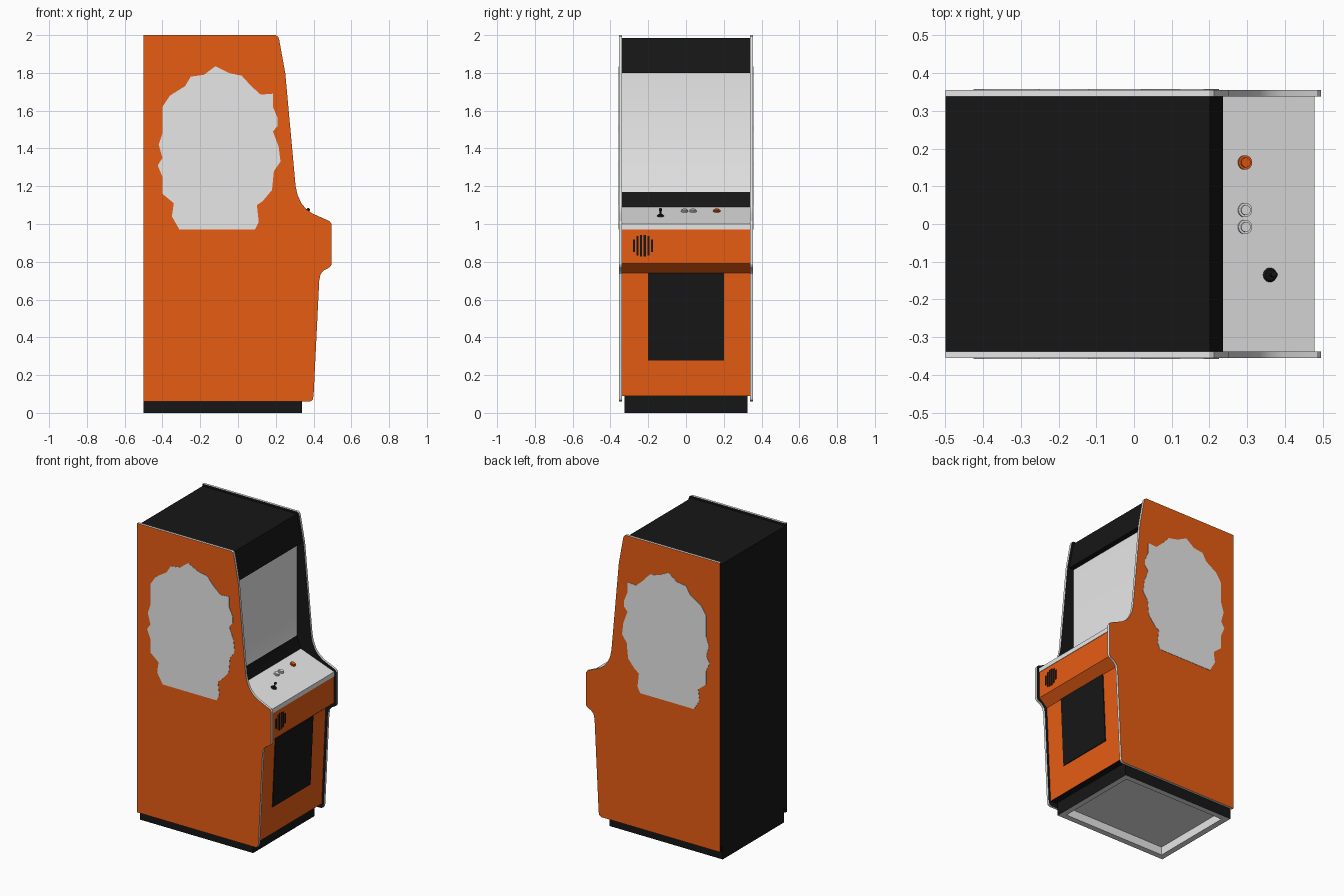
import bpy, bmesh, math
from mathutils import Matrix, Vector

cube = bpy.data.objects.get("Cube")
if cube:
    bpy.data.objects.remove(cube, do_unlink=True)


def material(name, rgb):
    m = bpy.data.materials.new(name)
    m.use_nodes = True
    m.diffuse_color = (*rgb, 1)
    m.node_tree.nodes["Principled BSDF"].inputs["Base Color"].default_value = (*rgb, 1)
    return m


MATS = [material("orange", (0.93, 0.125, 0.008)),
        material("black", (0.008, 0.008, 0.008)),
        material("light grey", (0.8, 0.8, 0.8))]
ORANGE, BLACK, GREY = range(len(MATS))


def finish(name, bm, rule):
    """Turn a bmesh into an object; rule(face) gives its colour."""
    bmesh.ops.recalc_face_normals(bm, faces=bm.faces)
    bm.normal_update()
    for f in bm.faces:
        f.material_index = rule(f)
        f.smooth = True
    mesh = bpy.data.meshes.new(name)
    bm.to_mesh(mesh)
    bm.free()
    mesh.set_sharp_from_angle(angle=math.radians(30))
    for m in MATS:
        mesh.materials.append(m)
    ob = bpy.data.objects.new(name, mesh)
    bpy.context.collection.objects.link(ob)
    return ob


def prism(name, profile, y0, y1, rule):
    """Extrude an (x, z) profile from y0 to y1."""
    bm = bmesh.new()
    face = bm.faces.new([bm.verts.new((x, y0, z)) for x, z in profile])
    new = bmesh.ops.extrude_face_region(bm, geom=[face])["geom"]
    moved = [v for v in new if isinstance(v, bmesh.types.BMVert)]
    bmesh.ops.translate(bm, verts=moved, vec=(0, y1 - y0, 0))
    return finish(name, bm, rule)


def box(name, centre, size, colour, tilt=0):
    bm = bmesh.new()
    mat = (Matrix.Translation(centre) @ Matrix.Rotation(tilt, 4, "Y")
           @ Matrix.Diagonal((*size, 1)))
    bmesh.ops.create_cube(bm, size=1, matrix=mat)
    return finish(name, bm, lambda f: colour)


def cylinder(name, base, radius, height, colour, tilt=0, top=None):
    bm = bmesh.new()
    mat = (Matrix.Translation(base) @ Matrix.Rotation(tilt, 4, "Y")
           @ Matrix.Translation((0, 0, height / 2)))
    bmesh.ops.create_cone(bm, cap_ends=True, segments=24, radius1=radius,
                          radius2=radius if top is None else top,
                          depth=height, matrix=mat)
    return finish(name, bm, lambda f: colour)


# Cabinet body, one extruded profile coloured by facing and height
BODY = [(-.5, .09), (-.5, 1.985), (.2, 1.985), (.236, 1.8), (.2, 1.8),
        (.2, 1.17), (.23, 1.09), (.478, 1), (.478, .97), (.475, .97),
        (.475, .79), (.415, .74), (.385, .09)]


def body_colour(f):
    z = f.calc_center_median().z
    if abs(f.normal.y) > .9 or f.normal.x < -.9:
        return BLACK
    if f.normal.x > .2 and z < .965 and z > .1:
        return ORANGE
    screen = f.normal.x > .99 and 1.2 < z < 1.79
    panel = .965 < z < 1.08
    return GREY if screen or panel else BLACK


prism("cabinet_body", BODY, -.34, .34, body_colour)

# Side panels with light edge trim, and their artwork plates
SIDE = [(-.5, .06), (-.5, 2), (.2, 2), (.212, 1.992), (.218, 1.975), (.25, 1.8),
        (.305, 1.2), (.315, 1.155), (.335, 1.11), (.36, 1.08), (.395, 1.055),
        (.485, 1.015), (.495, 1), (.495, .785), (.487, .772), (.455, .755),
        (.437, .735), (.43, .7), (.4, .09), (.395, .068), (.38, .06)]
ART = [(-.31, .97), (-.35, 1.04), (-.34, 1.11), (-.4, 1.16), (-.4, 1.25),
       (-.425, 1.31), (-.4, 1.35), (-.42, 1.42), (-.4, 1.48), (-.4, 1.62),
       (-.36, 1.68), (-.28, 1.73), (-.25, 1.78), (-.18, 1.79), (-.12, 1.835),
       (-.05, 1.8), (.02, 1.785), (.07, 1.73), (.12, 1.685), (.185, 1.69),
       (.185, 1.62), (.21, 1.56), (.21, 1.52), (.185, 1.49), (.215, 1.41),
       (.225, 1.33), (.19, 1.28), (.18, 1.18), (.13, 1.12), (.1, 1.1),
       (.11, 1.01), (.09, .97)]

for side, label in ((1, "left"), (-1, "right")):
    def side_colour(f, side=side):
        if abs(f.normal.y) > .9:
            return ORANGE if f.normal.y * side > 0 else BLACK
        return BLACK if f.normal.x < -.9 else GREY

    prism(label + "_side_panel", SIDE, side * .338, side * .355, side_colour)
    prism(label + "_side_artwork", ART, side * .354, side * .357, lambda f: GREY)

# Plinth with a hollow underside
bm = bmesh.new()
bmesh.ops.create_cube(bm, size=1, matrix=Matrix.Translation((-.08, 0, .046))
                      @ Matrix.Diagonal((.84, .65, .092, 1)))
bm.normal_update()
bottom = min(bm.faces, key=lambda f: f.calc_center_median().z)
bmesh.ops.inset_individual(bm, faces=[bottom], thickness=.055)
recess = bmesh.ops.extrude_face_region(bm, geom=[bottom])["geom"]
bmesh.ops.translate(bm, vec=(0, 0, .055),
                    verts=[v for v in recess if isinstance(v, bmesh.types.BMVert)])
if bottom.is_valid:
    bm.faces.remove(bottom)


def plinth_colour(f):
    c = f.calc_center_median()
    inside = abs(c.x + .08) < .4 and abs(c.y) < .31 and c.z < .08
    return GREY if inside or f.normal.z < -.9 else BLACK


finish("plinth", bm, plinth_colour)

# Coin door plate, following the lean of the lower front
lean = math.atan2(.03, .65)
box("coin_door", (.405, 0, .508), (.009, .4, .464), BLACK, lean)

# Round speaker grille cut from vertical slots
for i in range(6):
    offset = (i - 2.5) * .019
    height = 2 * math.sqrt(.058 ** 2 - offset ** 2)
    box(f"speaker_slot_{i}", (.475, -.228 + offset, .885), (.005, .011, height), BLACK)

# Controls on the sloping deck
slope = math.atan2(.09, .248)


def deck(x, y):
    return Vector((x, y, 1 + (.478 - x) * math.tan(slope)))


for name, y, colour in (("fire_button", .163, ORANGE),
                        ("start_button_one", .037, GREY),
                        ("start_button_two", -.008, GREY)):
    cylinder(name, deck(.293, y), .019, .006, colour, slope)
    cylinder(name + "_cap", deck(.293, y), .013, .011, colour, slope)

stick = deck(.36, -.135)
cylinder("joystick_base", stick, .019, .006, BLACK, slope, top=.014)
cylinder("joystick_shaft", stick, .004, .035, BLACK, slope)
bm = bmesh.new()
tip = stick + Vector((math.sin(slope), 0, math.cos(slope))) * .035
bmesh.ops.create_uvsphere(bm, u_segments=16, v_segments=10, radius=.009,
                          matrix=Matrix.Translation(tip))
finish("joystick_ball", bm, lambda f: BLACK)
